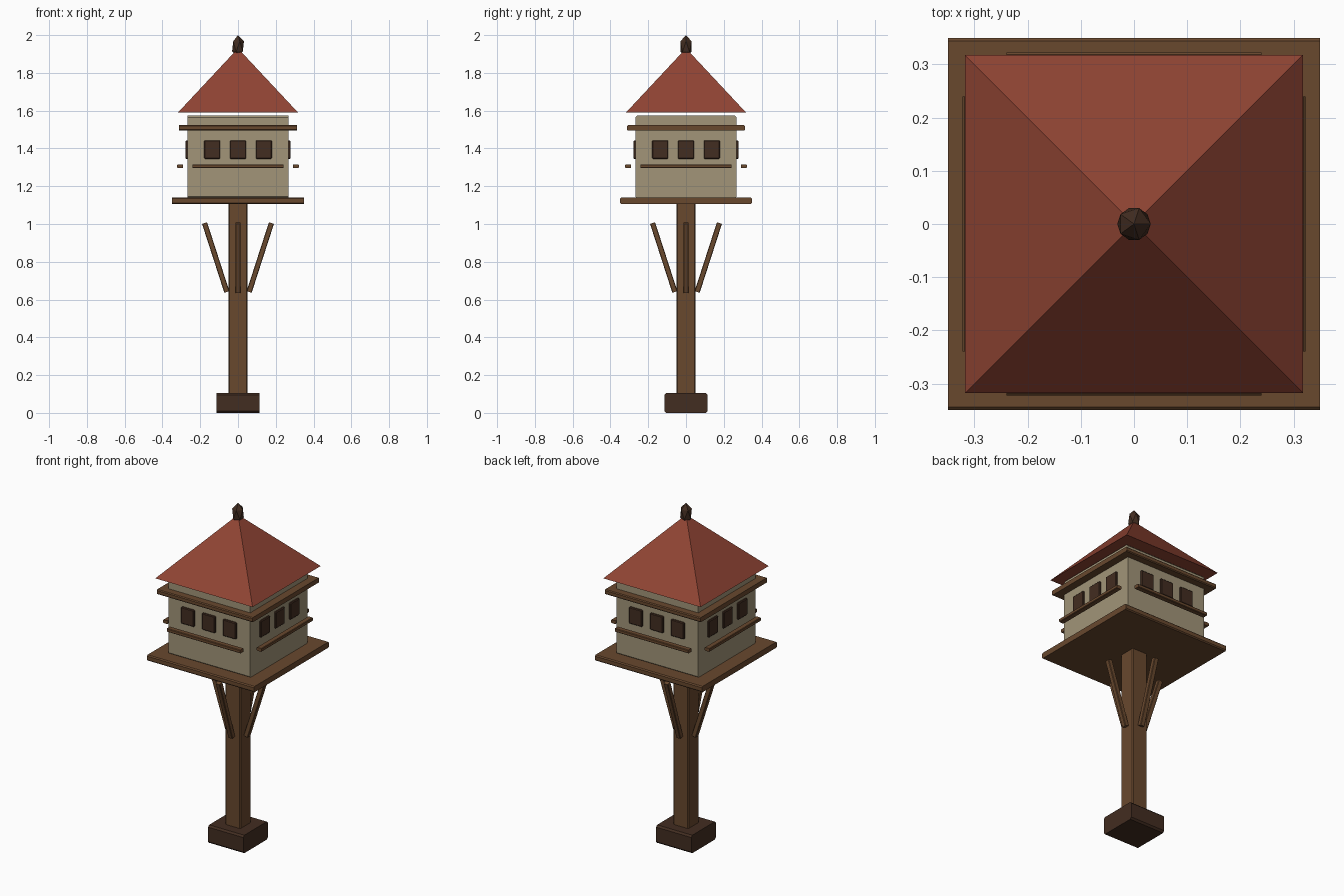
import bpy, bmesh
from math import pi
from mathutils import Matrix, Vector

if "Cube" in bpy.data.objects:
    bpy.data.objects.remove(bpy.data.objects["Cube"])


def material(name, rgb):
    m = bpy.data.materials.new(name)
    m.diffuse_color = (*rgb, 1)
    m.use_nodes = True
    m.node_tree.nodes["Principled BSDF"].inputs["Base Color"].default_value = m.diffuse_color
    return m


WOOD = material("wood", (0.14, 0.065, 0.027))
DARK = material("dark_wood", (0.055, 0.026, 0.015))
WALL = material("wall", (0.36, 0.30, 0.19))
ROOF = material("roof", (0.28, 0.058, 0.034))


def finish(bm, name, mat, matrix=Matrix()):
    bm.transform(matrix)
    bmesh.ops.recalc_face_normals(bm, faces=bm.faces)
    me = bpy.data.meshes.new(name)
    bm.to_mesh(me)
    bm.free()
    me.materials.append(mat)
    ob = bpy.data.objects.new(name, me)
    bpy.context.collection.objects.link(ob)
    return ob


def box(name, size, loc, mat, bevel=0, axis=None, matrix=Matrix()):
    """Box with bevelled edges; axis limits the bevel to edges along that axis."""
    bm = bmesh.new()
    bmesh.ops.create_cube(bm, size=1, matrix=Matrix.Translation(loc) @ Matrix.Diagonal((*size, 1)))
    if bevel:
        edges = [e for e in bm.edges if axis is None
                 or abs((e.verts[0].co - e.verts[1].co).normalized()[axis]) > 0.9]
        bmesh.ops.bevel(bm, geom=edges, offset=bevel, segments=1, affect='EDGES', profile=0.5)
    return finish(bm, name, mat, matrix)


# Foot, post, platform, house body and cornice
box("foot", (0.23, 0.23, 0.106), (0, 0, 0.053), DARK, 0.01, 0)
box("post", (0.1, 0.1, 1.02), (0, 0, 0.605), WOOD, 0.006, 2)
box("platform", (0.7, 0.7, 0.034), (0, 0, 1.123), WOOD, 0.006, 0)
box("house_body", (0.534, 0.534, 0.44), (0, 0, 1.355), WALL, 0.01, 0)
box("cornice", (0.625, 0.625, 0.028), (0, 0, 1.509), WOOD, 0.005, 0)

# Parts repeated on each of the four sides
for i, side in enumerate(("front", "right", "back", "left")):
    turn = Matrix.Rotation(i * pi / 2, 4, 'Z')

    # Dark openings and the perch rail standing off the wall
    for j in (-1, 0, 1):
        box(f"{side}_opening_{j + 2}", (0.085, 0.025, 0.098),
            (j * 0.137, -0.2655, 1.394), DARK, 0.004, None, turn)
    box(f"{side}_perch", (0.48, 0.032, 0.02), (0, -0.306, 1.306), WOOD, 0.003, 0, turn)

    # Slanted brace
    a, b = Vector((0, -0.059, 0.64)), Vector((0, -0.177, 1.005))
    d = b - a
    place = Matrix.Translation((a + b) / 2) @ d.to_track_quat('Z', 'X').to_matrix().to_4x4()
    box(f"{side}_brace", (0.028, 0.028, d.length), (0, 0, 0), WOOD, 0.003, 2, turn @ place)

# Pyramid roof
bm = bmesh.new()
bmesh.ops.create_cone(bm, cap_ends=True, segments=4, radius1=0.318 * 2 ** 0.5, radius2=0, depth=0.34,
                      matrix=Matrix.Translation((0, 0, 1.76)) @ Matrix.Rotation(pi / 4, 4, 'Z'))
finish(bm, "roof", ROOF)

# Faceted finial
bm = bmesh.new()
bmesh.ops.create_icosphere(bm, subdivisions=1, radius=1,
                           matrix=Matrix.Translation((0, 0, 1.94)) @ Matrix.Diagonal((0.035, 0.035, 0.06, 1)))
finish(bm, "finial", DARK)
